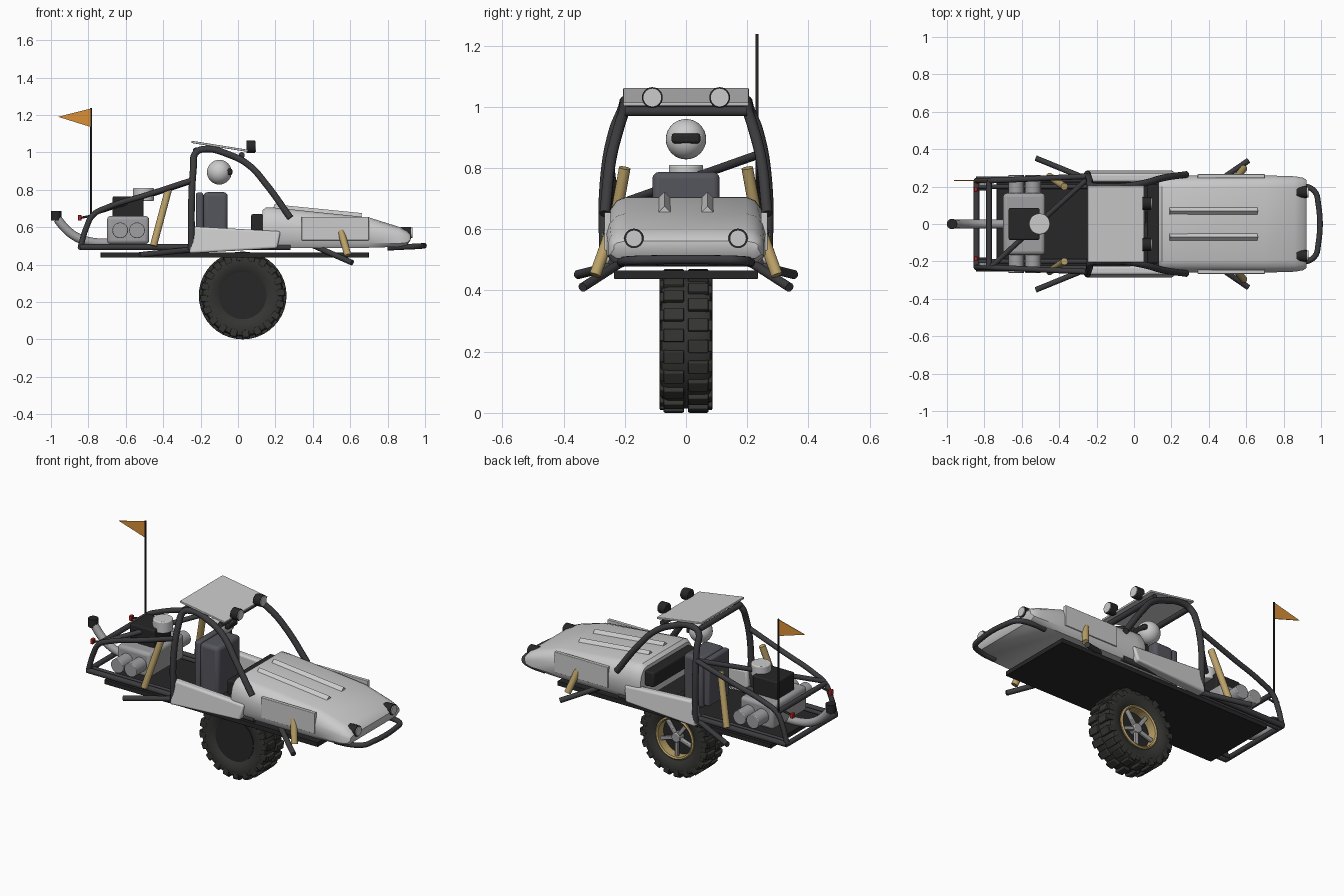
import bpy, bmesh, math
from mathutils import Vector, Matrix

if "Cube" in bpy.data.objects:
    bpy.data.objects.remove(bpy.data.objects["Cube"])

def mat(name, c):
    m = bpy.data.materials.new(name)
    m.diffuse_color = (*c, 1)
    m.use_nodes = True
    m.node_tree.nodes["Principled BSDF"].inputs["Base Color"].default_value = m.diffuse_color
    return m

BLACK = mat("black", (0.02, 0.02, 0.02))
RUBBER = mat("rubber", (0.035, 0.035, 0.033))
FRAME = mat("frame_grey", (0.045, 0.045, 0.05))
SEAT = mat("seat_grey", (0.09, 0.09, 0.11))
GOLD = mat("gold", (0.5, 0.36, 0.14))
RED = mat("red", (0.5, 0.02, 0.02))
ORANGE = mat("orange", (0.7, 0.28, 0.04))
METAL = mat("metal", (0.35, 0.35, 0.36))

def finish(o, m=None, bevel=0, smooth=True):
    if m:
        o.data.materials.append(m)
    if bevel:
        b = o.modifiers.new("bevel", 'BEVEL')
        b.width, b.segments = bevel, 3
        b.limit_method = 'ANGLE'
    if smooth:
        bpy.ops.object.select_all(action='DESELECT')
        o.select_set(True)
        bpy.context.view_layer.objects.active = o
        bpy.ops.object.shade_smooth_by_angle(angle=math.radians(40))
    return o

def from_bm(name, bm, m=None, bevel=0):
    bmesh.ops.recalc_face_normals(bm, faces=bm.faces)
    me = bpy.data.meshes.new(name)
    bm.to_mesh(me)
    bm.free()
    o = bpy.data.objects.new(name, me)
    bpy.context.collection.objects.link(o)
    return finish(o, m, bevel)

def box(name, x, y, z, m=None, bevel=0.006, tilt=0):
    """Box from (min, max) ranges, tilted about y."""
    bm = bmesh.new()
    c = Vector([(r[0] + r[1]) / 2 for r in (x, y, z)])
    s = Matrix.Diagonal((x[1] - x[0], y[1] - y[0], z[1] - z[0], 1))
    bmesh.ops.create_cube(bm, size=1, matrix=Matrix.Translation(c) @ Matrix.Rotation(tilt, 4, 'Y') @ s)
    return from_bm(name, bm, m, bevel)

def rod(name, a, b, r, m=None, seg=24, bevel=0):
    a, b = Vector(a), Vector(b)
    d = b - a
    bm = bmesh.new()
    rot = Vector((0, 0, 1)).rotation_difference(d).to_matrix().to_4x4()
    bmesh.ops.create_cone(bm, cap_ends=True, segments=seg, radius1=r, radius2=r, depth=d.length,
                          matrix=Matrix.Translation((a + b) / 2) @ rot)
    return from_bm(name, bm, m, bevel)

def tube(name, pts, r=0.018, m=FRAME):
    cu = bpy.data.curves.new(name, 'CURVE')
    cu.dimensions, cu.bevel_depth, cu.bevel_resolution = '3D', r, 4
    cu.use_fill_caps, cu.resolution_u = True, 8
    sp = cu.splines.new('BEZIER')
    sp.bezier_points.add(len(pts) - 1)
    for bp, p in zip(sp.bezier_points, pts):
        bp.co = p
        bp.handle_left_type = bp.handle_right_type = 'AUTO'
    o = bpy.data.objects.new(name, cu)
    bpy.context.collection.objects.link(o)
    bpy.ops.object.select_all(action='DESELECT')
    o.select_set(True)
    bpy.context.view_layer.objects.active = o
    bpy.ops.object.convert(target='MESH')
    return finish(bpy.context.object, m)

def lathe(name, prof, cx, cz, m=None, seg=48):
    """Closed (radius, y) profile spun about a y axis."""
    bm = bmesh.new()
    rings = []
    for i in range(seg):
        a = 2 * math.pi * i / seg
        rings.append([bm.verts.new((cx + r * math.cos(a), y, cz + r * math.sin(a))) for r, y in prof])
    n = len(prof)
    for i in range(seg):
        p, q = rings[i], rings[(i + 1) % seg]
        for j in range(n):
            bm.faces.new((p[j], p[(j + 1) % n], q[(j + 1) % n], q[j]))
    return from_bm(name, bm, m)

# floor and hood shell
box("floor_pan", (-0.735, 0.70), (-0.235, 0.235), (0.437, 0.465), BLACK, 0.003)
bm = bmesh.new()
rings = []
for x, zt, zb, w in ((0.13, 0.69, 0.50, 0.252), (0.15, 0.706, 0.495, 0.26), (0.20, 0.704, 0.49, 0.26), (0.70, 0.652, 0.49, 0.26),
                     (0.86, 0.602, 0.495, 0.255), (0.905, 0.582, 0.505, 0.247), (0.922, 0.562, 0.53, 0.235)):
    k = (zt - zb) / 0.21
    half = [(0.75, zt), (0.87, zt - 0.012 * k), (0.96, zt - 0.045 * k), (1, zt - 0.09 * k), (1, zb + 0.035 * k), (0.92, zb)]
    sec = [(w * a, z) for a, z in half] + [(-w * a, z) for a, z in reversed(half)]
    rings.append([bm.verts.new((x, y, z)) for y, z in sec])
for p, q in zip(rings, rings[1:]):
    for j in range(len(p)):
        k = (j + 1) % len(p)
        bm.faces.new((p[j], p[k], q[k], q[j]))
bm.faces.new(rings[0])
bm.faces.new(rings[-1])
from_bm("hood", bm)
box("dashboard", (0.07, 0.135), (-0.21, 0.21), (0.58, 0.67), BLACK, 0.01)

# roof panel, lights and cross bars
box("roof", (-0.25, 0.056), (-0.205, 0.205), (1.026, 1.038), None, 0.003, math.radians(9))
for x, z in ((-0.225, 1.01), (0.02, 0.985)):
    rod("roof_crossbar", (x, -0.2, z), (x, 0.2, z), 0.016, FRAME)

# mirrored body parts
for s in (1, -1):
    rod("hood_rib", (0.19, s * 0.07, 0.7), (0.66, s * 0.07, 0.653), 0.0225, None, 4).rotation_euler = (0, 0, 0)
    box("hood_side_panel", (0.34, 0.70), (min(s * 0.245, s * 0.266), max(s * 0.245, s * 0.266)), (0.53, 0.655), None, 0.003)
    # leaning door panel
    bm = bmesh.new()
    out = [(-0.26, 0.46), (0.21, 0.487), (0.228, 0.578), (-0.25, 0.605)]
    a = [bm.verts.new((x, s * (0.288 if z < 0.5 else 0.27), z)) for x, z in out]
    b = [bm.verts.new((x, s * 0.225, z)) for x, z in out]
    bm.faces.new(a)
    bm.faces.new(b)
    for i in range(4):
        bm.faces.new((a[i], a[(i + 1) % 4], b[(i + 1) % 4], b[i]))
    from_bm("door", bm, None, 0.012)
    # lights
    rod("roof_light", (0.045, s * 0.11, 1.03), (0.092, s * 0.11, 1.03), 0.034, BLACK, 24, 0.004)
    rod("roof_light_lens", (0.09, s * 0.11, 1.03), (0.096, s * 0.11, 1.03), 0.029)
    rod("headlight", (0.87, s * 0.17, 0.57), (0.926, s * 0.17, 0.57), 0.032, BLACK)
    rod("headlight_lens", (0.92, s * 0.17, 0.57), (0.932, s * 0.17, 0.57), 0.027)
    box("tail_light", (-0.855, -0.837), (s * 0.185 - 0.013, s * 0.185 + 0.013), (0.635, 0.665), RED, 0.003)
    rod("tail_light_bracket", (-0.84, s * 0.185, 0.65), (-0.79, s * 0.185, 0.66), 0.006, BLACK, 12)
    # roll cage
    tube("roll_cage_side", [(-0.248, s * 0.265, 0.48), (-0.248, s * 0.264, 0.75), (-0.238, s * 0.235, 0.92), (-0.228, s * 0.205, 0.995),
         (-0.19, s * 0.2, 1.016), (-0.04, s * 0.203, 0.985), (0.06, s * 0.22, 0.93), (0.15, s * 0.245, 0.83), (0.28, s * 0.265, 0.65)])
    tube("rear_stay", [(-0.25, s * 0.255, 0.85), (-0.48, s * 0.245, 0.775), (-0.70, s * 0.235, 0.705), (-0.775, s * 0.232, 0.665),
                       (-0.81, s * 0.232, 0.6), (-0.842, s * 0.232, 0.495)], 0.015)
    rod("lower_rail", (-0.845, s * 0.237, 0.493), (0.28, s * 0.237, 0.493), 0.016, FRAME)
    rod("engine_rail", (-0.845, s * 0.2, 0.493), (-0.25, s * 0.2, 0.493), 0.012, FRAME)
    # suspension
    rod("rear_shock", (-0.372, s * 0.2, 0.80), (-0.452, s * 0.255, 0.50), 0.019, GOLD)
    rod("front_shock", (0.55, s * 0.25, 0.58), (0.587, s * 0.297, 0.45), 0.019, GOLD)
    rod("front_arm", (0.38, s * 0.18, 0.512), (0.61, s * 0.338, 0.41), 0.015, FRAME)
    rod("rear_arm", (-0.25, s * 0.24, 0.48), (-0.525, s * 0.352, 0.452), 0.015, FRAME)
    # engine cylinders
    for x in (-0.63, -0.54):
        rod("engine_cylinder", (x, s * 0.12, 0.583), (x, s * 0.262, 0.583), 0.042, METAL, 24, 0.004)

# frame cross members
tube("front_bumper", [(0.80, -0.21, 0.49), (0.90, -0.205, 0.495), (0.965, -0.175, 0.498), (0.985, -0.11, 0.5), (0.985, 0.11, 0.5),
                      (0.965, 0.175, 0.498), (0.90, 0.205, 0.495), (0.80, 0.21, 0.49)], 0.015)
rod("rear_lower_bar", (-0.842, -0.235, 0.493), (-0.842, 0.235, 0.493), 0.015, FRAME)
rod("rear_upper_bar", (-0.775, -0.232, 0.667), (-0.775, 0.232, 0.667), 0.015, FRAME)
rod("cage_diagonal", (-0.76, -0.225, 0.68), (-0.25, 0.24, 0.845), 0.014, FRAME)

# engine and exhaust
box("engine_block", (-0.70, -0.475), (-0.165, 0.165), (0.51, 0.66), METAL, 0.02)
box("engine_top", (-0.67, -0.505), (-0.085, 0.085), (0.65, 0.765), BLACK, 0.008)
rod("air_filter", (-0.505, 0, 0.74), (-0.505, 0, 0.81), 0.056, None, 32, 0.006)
tube("exhaust", [(-0.966, 0, 0.645), (-0.925, 0, 0.595), (-0.86, 0, 0.545), (-0.78, 0, 0.52), (-0.66, 0, 0.515)], 0.024, METAL)
rod("exhaust_tip", (-0.973, 0, 0.636), (-0.973, 0, 0.686), 0.028, BLACK)

# seat and helmet
box("seat_back", (-0.225, -0.185), (-0.1, 0.1), (0.5, 0.785), SEAT, 0.012)
box("seat_cushion", (-0.185, -0.055), (-0.11, 0.11), (0.48, 0.787), SEAT, 0.022)
bm = bmesh.new()
bmesh.ops.create_uvsphere(bm, u_segments=32, v_segments=16, radius=0.066, matrix=Matrix.Translation((-0.1, 0, 0.894)))
from_bm("helmet", bm)
box("visor", (-0.07, -0.03), (-0.047, 0.047), (0.88, 0.913), BLACK, 0.01)

# whip flag
rod("flag_pole", (-0.785, 0.232, 0.66), (-0.785, 0.232, 1.237), 0.005, BLACK, 12)
bm = bmesh.new()
bm.faces.new([bm.verts.new(p) for p in ((-0.785, 0.23, 1.235), (-0.785, 0.23, 1.135), (-0.962, 0.23, 1.19))])
g = bmesh.ops.extrude_face_region(bm, geom=bm.faces[:])
bmesh.ops.translate(bm, verts=[v for v in g["geom"] if isinstance(v, bmesh.types.BMVert)], vec=(0, 0.004, 0))
from_bm("flag", bm, ORANGE)

# wheel: tyre, staggered lugs, rim and spokes
CX, CZ = 0.025, 0.235
lathe("tyre", [(0.125, -0.065), (0.15, -0.08), (0.19, -0.085), (0.212, -0.078), (0.22, -0.06), (0.22, 0.06),
               (0.212, 0.078), (0.19, 0.085), (0.15, 0.08), (0.125, 0.065)], CX, CZ, RUBBER)
bm = bmesh.new()
N = 20
for i in range(N):
    for s in (1, -1):
        a = 2 * math.pi * (i + 0.25 * s) / N
        m = Matrix.Translation((CX, 0, CZ)) @ Matrix.Rotation(a, 4, 'Y') @ Matrix.Translation((0, s * 0.04, 0.217))
        bmesh.ops.create_cube(bm, size=1, matrix=m @ Matrix.Diagonal((0.042, 0.066, 0.034, 1)))
        m = Matrix.Translation((CX, 0, CZ)) @ Matrix.Rotation(a, 4, 'Y') @ Matrix.Translation((0, s * 0.076, 0.205))
        bmesh.ops.create_cube(bm, size=1, matrix=m @ Matrix.Diagonal((0.036, 0.02, 0.04, 1)))
from_bm("tyre_lugs", bm, RUBBER, 0.004)
lathe("rim_ring", [(0.112, 0.02), (0.128, 0.02), (0.128, 0.074), (0.12, 0.08), (0.112, 0.074)], CX, CZ, GOLD)
rod("wheel_back", (CX, -0.07, CZ), (CX, 0.02, CZ), 0.127, BLACK, 48)
rod("hub", (CX, 0.02, CZ), (CX, 0.066, CZ), 0.028, METAL, 24, 0.004)
for i in range(5):
    a = 2 * math.pi * i / 5 + math.pi / 2
    bm = bmesh.new()
    bmesh.ops.create_cube(bm, size=1, matrix=Matrix.Translation((CX, 0.048, CZ)) @ Matrix.Rotation(a, 4, 'Y')
                          @ Matrix.Translation((0.066, 0, 0)) @ Matrix.Diagonal((0.1, 0.02, 0.022, 1)))
    from_bm("spoke", bm, METAL, 0.004)
